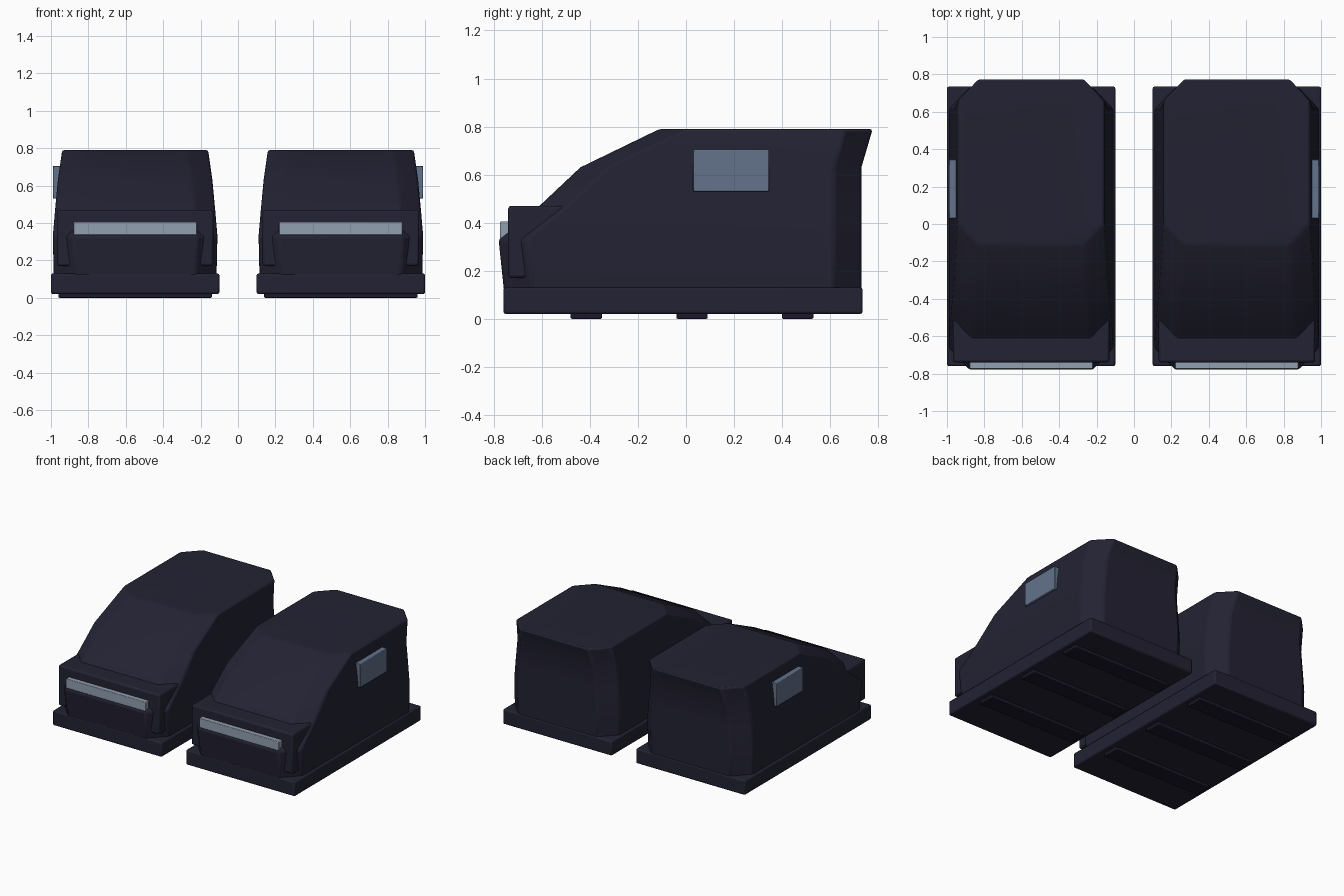
import bpy, bmesh, math

if "Cube" in bpy.data.objects:
    bpy.data.objects.remove(bpy.data.objects["Cube"])


def material(name, rgb):
    m = bpy.data.materials.new(name)
    m.diffuse_color = (*rgb, 1)
    m.use_nodes = True
    m.node_tree.nodes["Principled BSDF"].inputs["Base Color"].default_value = m.diffuse_color
    return m


NAVY = material("dark navy", (0.0168, 0.0160, 0.0331))
TREAD = material("dark plum", (0.0130, 0.0090, 0.0240))
PALE = material("pale steel", (0.29, 0.35, 0.44))
STEEL = material("steel blue", (0.125, 0.170, 0.255))


def finish(name, bm, mat, bevel):
    bmesh.ops.recalc_face_normals(bm, faces=bm.faces)
    me = bpy.data.meshes.new(name)
    bm.to_mesh(me)
    bm.free()
    me.materials.append(mat)
    ob = bpy.data.objects.new(name, me)
    bpy.context.collection.objects.link(ob)
    if bevel:
        mod = ob.modifiers.new("Bevel", 'BEVEL')
        mod.width, mod.segments = bevel, 2
        mod.limit_method, mod.angle_limit = 'ANGLE', math.radians(20)
    bpy.ops.object.select_all(action='DESELECT')
    ob.select_set(True)
    bpy.context.view_layer.objects.active = ob
    bpy.ops.object.shade_smooth_by_angle(angle=math.radians(30))
    return ob


def box(name, x, y, z, mat, bevel=0.0):
    """Box from (min, max) ranges."""
    bm = bmesh.new()
    bmesh.ops.create_cube(bm, size=1)
    for v in bm.verts:
        for i, (a, b) in enumerate((x, y, z)):
            v.co[i] = a if v.co[i] < 0 else b
    return finish(name, bm, mat, bevel)


def loft(name, cx, rings, cut_x, cut_y, mat, bevel):
    """Stack of chamfered rectangles: (z, front y, back y, half width)."""
    bm = bmesh.new()
    loops = []
    for z, y0, y1, w in rings:
        pts = [(w - cut_x, y0), (w, y0 + cut_y), (w, y1 - cut_y), (w - cut_x, y1),
               (cut_x - w, y1), (-w, y1 - cut_y), (-w, y0 + cut_y), (cut_x - w, y0)]
        loops.append([bm.verts.new((cx + x, y, z)) for x, y in pts])
    for a, b in zip(loops, loops[1:]):
        for i in range(8):
            j = (i + 1) % 8
            bm.faces.new((a[i], a[j], b[j], b[i]))
    bm.faces.new(loops[0][::-1])
    bm.faces.new(loops[-1])
    return finish(name, bm, mat, bevel)


# Boot shell: upright heel, sloping instep, flared back collar
SHELL = [(0.11, -0.757, 0.73, 0.435), (0.33, -0.78, 0.73, 0.44),
         (0.47, -0.61, 0.73, 0.428), (0.63, -0.44, 0.73, 0.413),
         (0.79, -0.11, 0.777, 0.39)]

for side, label in ((-1, "left"), (1, "right")):
    c = 0.55 * side

    def span(w):
        return (c - w, c + w)

    loft(label + "_boot_shell", c, SHELL, 0.11, 0.115, NAVY, 0.012)
    box(label + "_sole", span(0.45), (-0.76, 0.735), (0.02, 0.13), NAVY, 0.01)
    box(label + "_toe_cap", span(0.418), (-0.74, -0.42), (0.17, 0.47), NAVY, 0.012)
    box(label + "_toe_stripe", span(0.33), (-0.774, -0.72), (0.335, 0.405), PALE, 0.004)

    # Badge plate on the outer side
    xs = sorted((side * 0.94, side * 0.99))
    box(label + "_side_plate", xs, (0.03, 0.345), (0.53, 0.705), STEEL, 0.004)

    # Tread bars under the sole
    for i, y in enumerate((-0.415, 0.025, 0.465)):
        box(f"{label}_tread_{i + 1}", span(0.41), (y - 0.065, y + 0.065),
            (0.0, 0.03), TREAD, 0.005)
